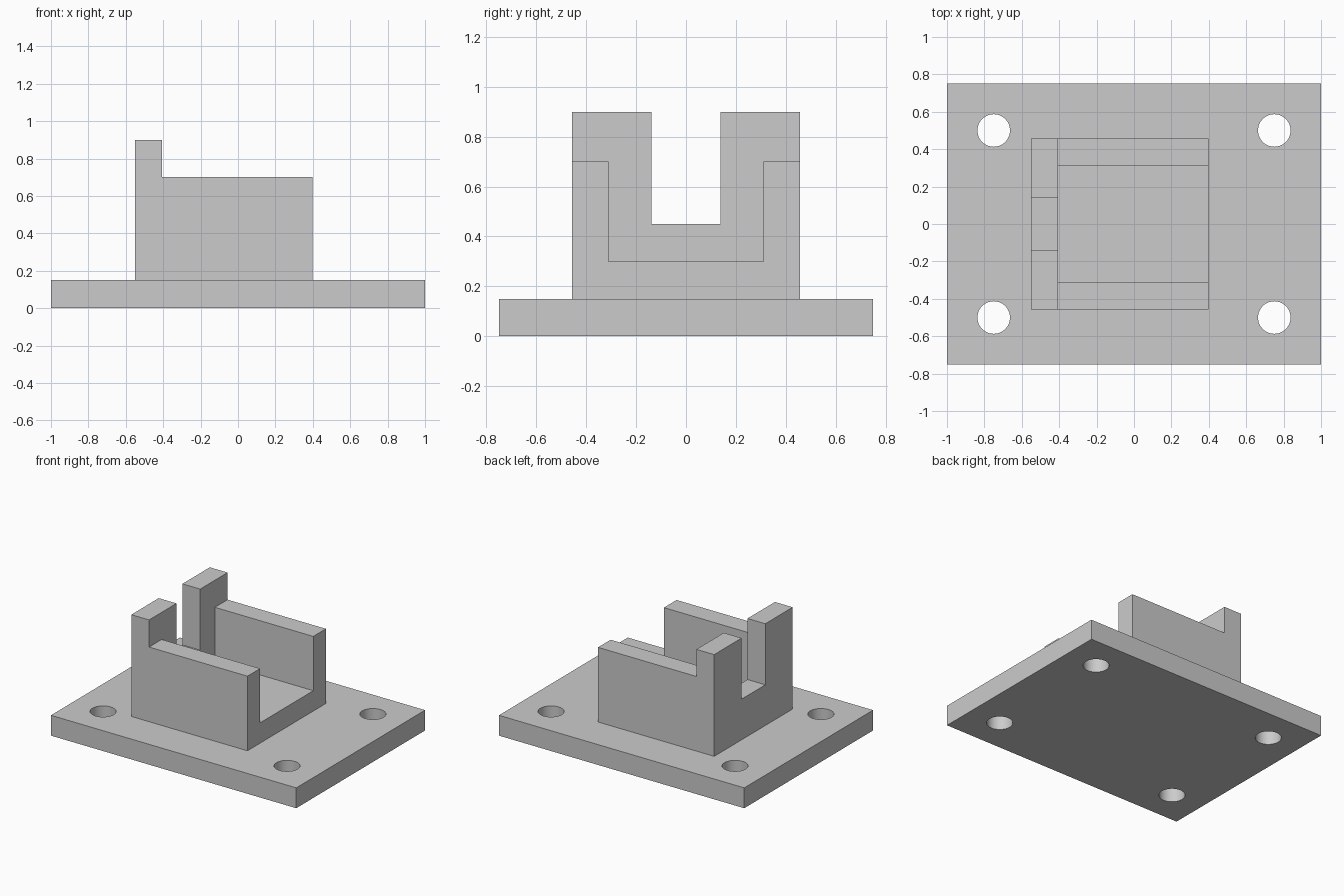
import bpy
import bmesh
from mathutils import Matrix, Vector

cube = bpy.data.objects.get("Cube")
if cube:
    bpy.data.objects.remove(cube, do_unlink=True)

# Single plain grey material
grey = bpy.data.materials.new("light_grey")
grey.use_nodes = True
colour = (0.6, 0.6, 0.6, 1)
grey.diffuse_color = colour
grey.node_tree.nodes["Principled BSDF"].inputs["Base Color"].default_value = colour


def add_object(name, bm):
    bmesh.ops.recalc_face_normals(bm, faces=bm.faces)
    mesh = bpy.data.meshes.new(name)
    bm.to_mesh(mesh)
    bm.free()
    mesh.materials.append(grey)
    obj = bpy.data.objects.new(name, mesh)
    bpy.context.collection.objects.link(obj)
    return obj


def u_profile(name, x0, x1, half_width, half_gap, bottom, floor, top):
    """U-shaped section in the YZ plane, extruded along X."""
    half = [(half_width, bottom), (half_width, top), (half_gap, top), (half_gap, floor)]
    outline = half + [(-y, z) for y, z in reversed(half)]
    bm = bmesh.new()
    face = bm.faces.new([bm.verts.new((x0, y, z)) for y, z in outline])
    result = bmesh.ops.extrude_face_region(bm, geom=[face])
    moved = [v for v in result["geom"] if isinstance(v, bmesh.types.BMVert)]
    bmesh.ops.translate(bm, verts=moved, vec=Vector((x1 - x0, 0, 0)))
    return add_object(name, bm)


# Base plate
BASE = 0.15
bm = bmesh.new()
bmesh.ops.create_cube(bm, size=1, matrix=Matrix.Translation((0, 0, BASE / 2))
                      @ Matrix.Diagonal((2, 1.5, BASE, 1)))
base = add_object("base_plate", bm)

# Four screw holes
bm = bmesh.new()
for x in (-0.75, 0.75):
    for y in (-0.5, 0.5):
        bmesh.ops.create_cone(bm, cap_ends=True, segments=48, radius1=0.087, radius2=0.087,
                              depth=1, matrix=Matrix.Translation((x, y, 0)))
cutter = add_object("hole_cutter", bm)
cutter.hide_render = True
holes = base.modifiers.new("screw_holes", 'BOOLEAN')
holes.operation = 'DIFFERENCE'
holes.solver = 'EXACT'
holes.object = cutter
bpy.context.view_layer.objects.active = base
base.select_set(True)
bpy.ops.object.modifier_apply(modifier=holes.name)
bpy.data.objects.remove(cutter, do_unlink=True)
bpy.ops.object.shade_smooth_by_angle()

# Open channel and the taller notched end wall
u_profile("channel", -0.405, 0.397, 0.457, 0.31, BASE, 0.30, 0.70)
u_profile("notched_end_wall", -0.55, -0.405, 0.457, 0.138, BASE, 0.45, 0.90)
